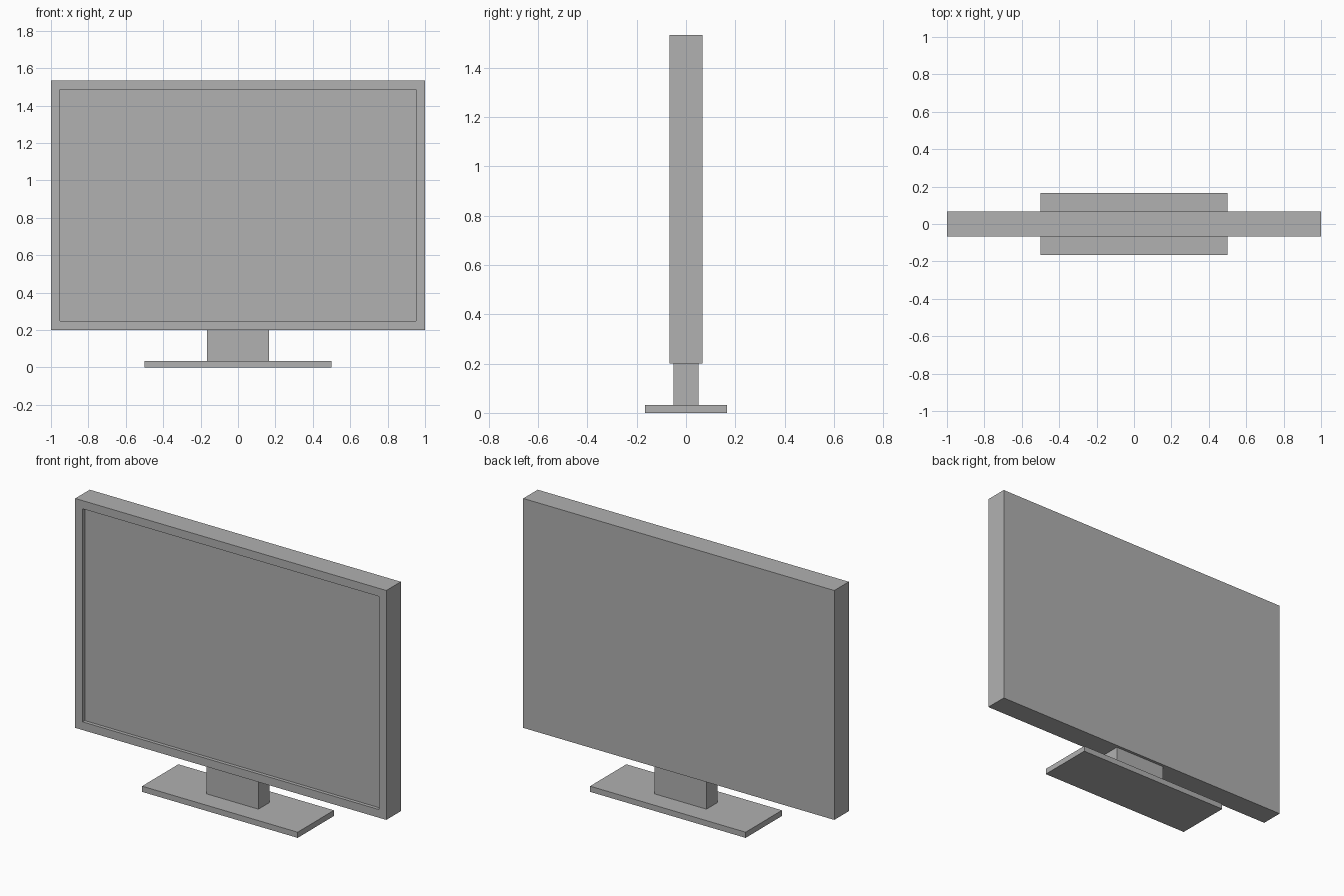
import bpy
import bmesh
from mathutils import Matrix, Vector

cube = bpy.data.objects.get("Cube")
if cube:
    bpy.data.objects.remove(cube, do_unlink=True)

# Single flat material
grey = bpy.data.materials.new("plain grey")
grey.use_nodes = True
colour = (0.44, 0.44, 0.44, 1)
grey.diffuse_color = colour
grey.node_tree.nodes["Principled BSDF"].inputs["Base Color"].default_value = colour


def box(name, size, z_low, shape=None):
    """Centred box standing at z_low; shape(bm) can refine the mesh."""
    bm = bmesh.new()
    placed = Matrix.Translation((0, 0, z_low + size[2] / 2)) @ Matrix.Diagonal((*size, 1))
    bmesh.ops.create_cube(bm, size=1, matrix=placed)
    if shape:
        shape(bm)
    mesh = bpy.data.meshes.new(name)
    bm.to_mesh(mesh)
    bm.free()
    mesh.materials.append(grey)
    obj = bpy.data.objects.new(name, mesh)
    bpy.context.collection.objects.link(obj)
    return obj


def recess_screen(bm):
    """Inset the front face as a bezel, then push the screen straight back."""
    bm.normal_update()
    front = min(bm.faces, key=lambda f: f.calc_center_median().y)
    bmesh.ops.inset_region(bm, faces=[front], thickness=0.067)
    wall = bmesh.ops.extrude_discrete_faces(bm, faces=[front])
    screen = wall["faces"][0]
    bmesh.ops.translate(bm, verts=screen.verts, vec=Vector((0, 0.02, 0)))
    bmesh.ops.recalc_face_normals(bm, faces=bm.faces)


# Stand
box("base_plate", (1.0, 0.333, 0.033), 0)
box("stand_neck", (0.333, 0.1, 0.167), 0.033)

# Display housing with recessed screen
box("display_housing", (2.0, 0.133, 1.333), 0.2, recess_screen)
